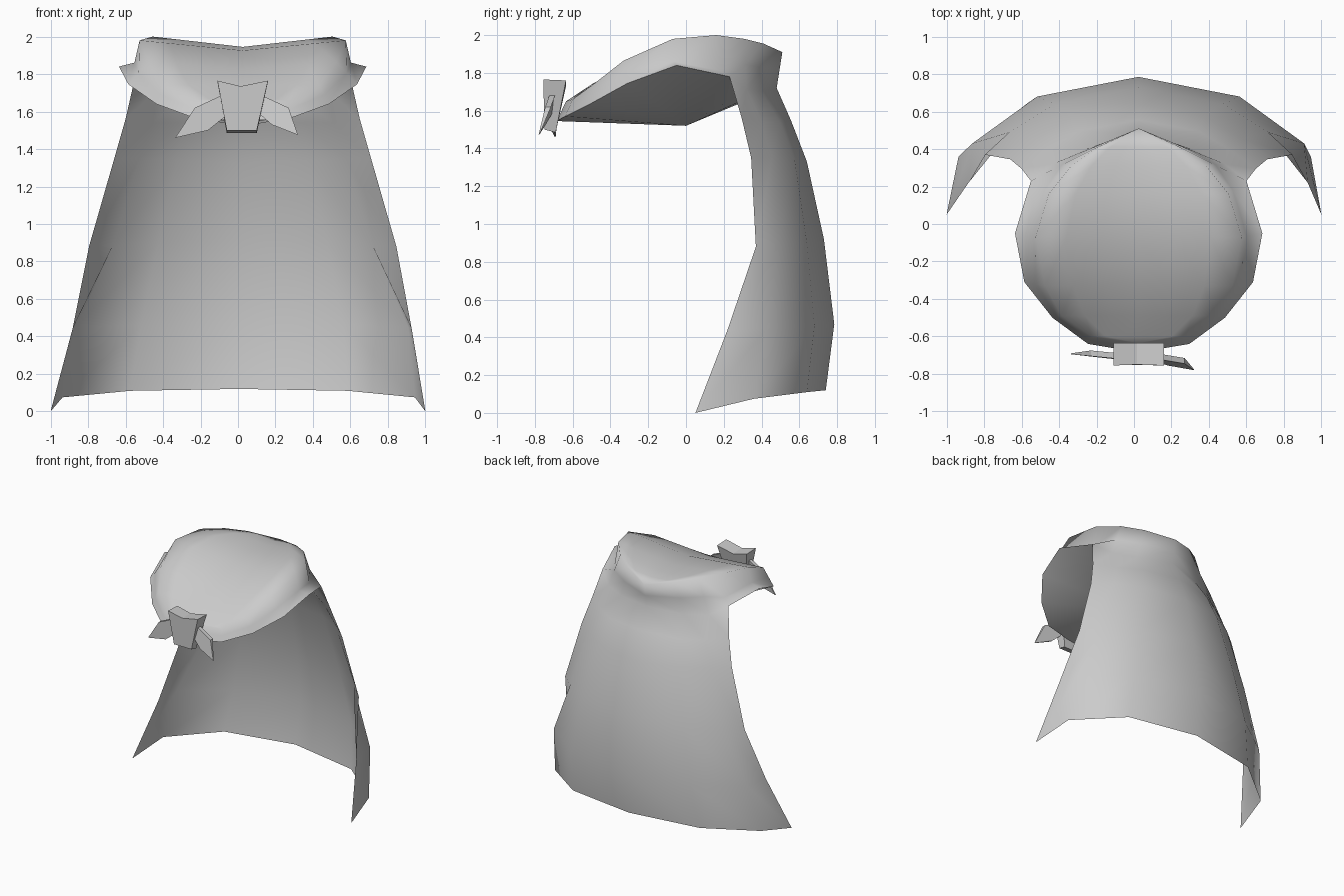
import bpy, bmesh, math
from mathutils import Vector

if "Cube" in bpy.data.objects:
    bpy.data.objects.remove(bpy.data.objects["Cube"])

cloth = bpy.data.materials.new("grey cloth")
cloth.diffuse_color = (0.6, 0.6, 0.6, 1)
cloth.use_nodes = True
cloth.node_tree.nodes["Principled BSDF"].inputs["Base Color"].default_value = cloth.diffuse_color


def make(name, verts, faces, angle=60, mirror=False, shift=0.0):
    """Mesh object; a mirrored half is merged on x = 0 and then nudged sideways."""
    me = bpy.data.meshes.new(name)
    me.from_pydata([tuple(v) for v in verts], [], faces)
    me.materials.append(cloth)
    ob = bpy.data.objects.new(name, me)
    bpy.context.collection.objects.link(ob)
    bm = bmesh.new()
    bm.from_mesh(me)
    if mirror:
        geo = bm.verts[:] + bm.edges[:] + bm.faces[:]
        bmesh.ops.mirror(bm, geom=geo, axis='X', merge_dist=1e-4)
        bmesh.ops.remove_doubles(bm, verts=bm.verts[:], dist=1e-4)
        bmesh.ops.dissolve_degenerate(bm, edges=bm.edges[:], dist=1e-5)
    bmesh.ops.recalc_face_normals(bm, faces=bm.faces[:])
    for v in bm.verts:
        v.co.x += shift * max(0.0, min(1.0, v.co.z / 0.5))
    bm.to_mesh(me)
    bm.free()
    bpy.ops.object.select_all(action='DESELECT')
    bpy.context.view_layer.objects.active = ob
    ob.select_set(True)
    bpy.ops.object.shade_smooth_by_angle(angle=math.radians(angle))
    return ob


def grid(rows, start=0):
    """Vertices and quads for equally long rows of points."""
    n = len(rows[0])
    verts = [p for r in rows for p in r]
    faces = [tuple(start + k for k in (j * n + i, j * n + i + 1,
                                       (j + 1) * n + i + 1, (j + 1) * n + i))
             for j in range(len(rows) - 1) for i in range(n - 1)]
    return verts, faces


def pts(*p):
    return [Vector(q) for q in p]


# half of the neck rim and of the collar hem, from centre back to centre front
rim = pts((0, .51, 1.91), (.22, .41, 1.955), (.36, .31, 1.98), (.48, .16, 2.0),
          (.55, -.07, 1.98), (.50, -.33, 1.865), (.41, -.49, 1.74),
          (.25, -.60, 1.66), (0, -.635, 1.65))
hem = pts((0, .48, 1.72), (.285, .40, 1.70), (.46, .32, 1.71), (.575, .23, 1.78),
          (.66, -.05, 1.84), (.61, -.31, 1.745), (.46, -.50, 1.64),
          (.27, -.64, 1.57), (0, -.685, 1.545))
fold = []
for i, (r, h) in enumerate(zip(rim, hem)):
    side, drop = (.5, .5) if i >= 5 or i <= 2 else (.25, .85)
    fold.append(Vector((r.x + (h.x - r.x) * side, r.y + (h.y - r.y) * side,
                        r.z + (h.z - r.z) * drop)))

# centre line of the domed neck cover: (y, z)
ridge = [(-.635, 1.65), (-.5, 1.74), (-.3, 1.845), (-.1, 1.92), (0, 1.94),
         (.1, 1.945), (.3, 1.945), (.41, 1.935), (.51, 1.91)]


def spine(y):
    for (y0, z0), (y1, z1) in zip(ridge, ridge[1:]):
        if y <= y1:
            return z0 + (z1 - z0) * (y - y0) / (y1 - y0)
    return ridge[-1][1]


cover = []
for t in (0, .35, .7):
    cover.append([Vector((p.x * t, p.y, spine(p.y) + (p.z - spine(p.y)) * t))
                  for p in rim])

# cape: half rows from centre back to the side edge, falling from the hem
cape_rows = [
    hem[:4],
    pts((0, .555, 1.55), (.32, .495, 1.54), (.48, .40, 1.54), (.625, .295, 1.56)),
    pts((0, .64, 1.33), (.35, .575, 1.34), (.55, .455, 1.35), (.685, .345, 1.35)),
    pts((0, .73, .92), (.45, .64, .90), (.69, .49, .89), (.82, .37, .88)),
    pts((0, .785, .47), (.54, .68, .46), (.885, .43, .45), (.905, .22, .44)),
    pts((0, .74, .12), (.58, .64, .11), (.94, .36, .075), (1.0, .05, 0)),
]

# collar and cape as one smooth cloth
v1, f1 = grid(cover + [rim, fold, hem])
v2, f2 = grid(cape_rows, len(v1))
make("cape", v1 + v2, f1 + f2, angle=150, mirror=True, shift=.025)

# collar underside: shallow fan to a low centre point
n = len(hem)
make("collar_underside", hem + [Vector((0, 0, 1.52))],
     [(i, i + 1, n) for i in range(n - 1)], angle=40, mirror=True, shift=.025)

# knot: tapered block with a notched top
knot_front = pts((-.11, -.755, 1.765), (.015, -.75, 1.735), (.16, -.755, 1.765),
                 (.10, -.75, 1.5), (-.06, -.75, 1.5))
knot_back = pts((-.11, -.635, 1.76), (.015, -.635, 1.73), (.16, -.635, 1.76),
                (.10, -.69, 1.485), (-.06, -.69, 1.485))
make("knot", knot_front + knot_back,
     [(0, 1, 2, 3, 4), (9, 8, 7, 6, 5)] +
     [(i, (i + 1) % 5, (i + 1) % 5 + 5, i + 5) for i in range(5)], angle=20)


# ribbon tails: thin pointed leaves on both sides of the knot
def tail(name, outline):
    m = len(outline)
    thick = (.03, .03, .005, .015, .03)
    back = [p + Vector((0, d, 0)) for p, d in zip(outline, thick)]
    make(name, outline + back,
         [tuple(range(m)), tuple(range(2 * m - 1, m - 1, -1))] +
         [(i, (i + 1) % m, (i + 1) % m + m, i + m) for i in range(m)], angle=20)


tail("left_tail", pts((-.08, -.72, 1.69), (-.23, -.705, 1.62), (-.335, -.695, 1.46),
                      (-.16, -.715, 1.50), (-.06, -.725, 1.58)))
tail("right_tail", pts((.12, -.72, 1.69), (.27, -.745, 1.62), (.32, -.78, 1.475),
                       (.18, -.755, 1.53), (.10, -.73, 1.60)))
